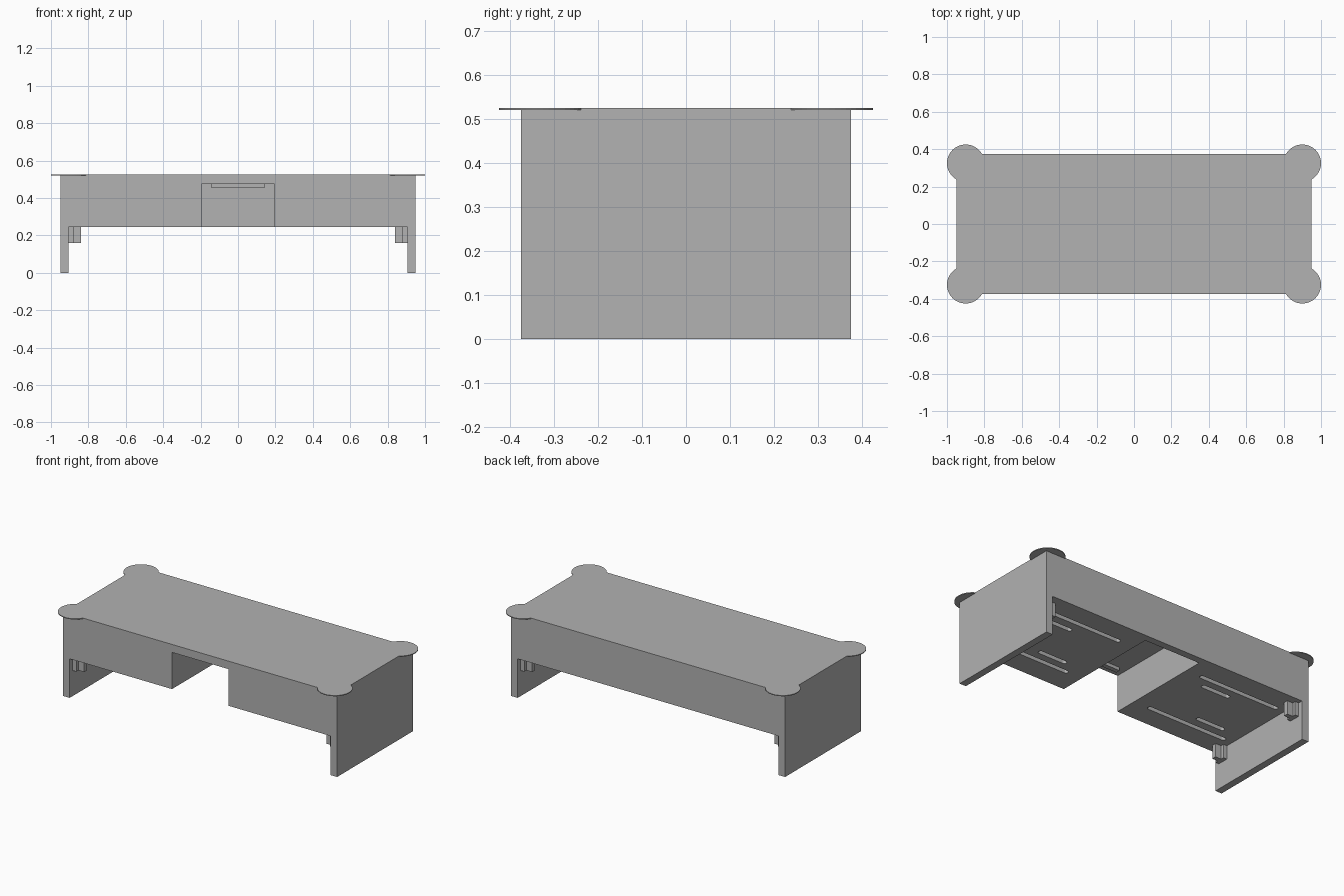
import bpy, bmesh, math

if "Cube" in bpy.data.objects:
    bpy.data.objects.remove(bpy.data.objects["Cube"])

grey = bpy.data.materials.new("plain grey")
grey.use_nodes = True
grey.diffuse_color = (0.445, 0.445, 0.445, 1)
grey.node_tree.nodes["Principled BSDF"].inputs["Base Color"].default_value = (0.445, 0.445, 0.445, 1)


def prism(name, outline, start, end, upright=True):
    """Extrude an outline along z (upright) or, for an x-z outline, along y."""
    bm = bmesh.new()
    place = (lambda a, b, c: (a, b, c)) if upright else (lambda a, b, c: (a, c, b))
    face = bm.faces.new([bm.verts.new(place(a, b, start)) for a, b in outline])
    new = bmesh.ops.extrude_face_region(bm, geom=[face])["geom"]
    shift = place(0, 0, end - start)
    bmesh.ops.translate(bm, vec=shift, verts=[v for v in new if isinstance(v, bmesh.types.BMVert)])
    bmesh.ops.recalc_face_normals(bm, faces=bm.faces)
    mesh = bpy.data.meshes.new(name)
    bm.to_mesh(mesh)
    bm.free()
    mesh.materials.append(grey)
    obj = bpy.data.objects.new(name, mesh)
    bpy.context.collection.objects.link(obj)
    return obj


def rect(x0, x1, y0, y1):
    return [(x0, y0), (x1, y0), (x1, y1), (x0, y1)]


def capsule(x0, x1, y, r, steps=8):
    right = [-math.pi / 2 + math.pi * i / steps for i in range(steps + 1)]
    return ([(x1 - r + r * math.cos(a), y + r * math.sin(a)) for a in right]
            + [(x0 + r - r * math.cos(a), y - r * math.sin(a)) for a in right])


def cut(target, cutter):
    cutter.hide_render = True
    mod = target.modifiers.new("cut", "BOOLEAN")
    mod.operation = "DIFFERENCE"
    mod.solver = "EXACT"
    mod.object = cutter
    bpy.context.view_layer.objects.active = target
    bpy.ops.object.modifier_apply(modifier=mod.name)
    bpy.data.objects.remove(cutter)


# Body with two full-depth side walls
TOP, UNDER, WALL = 0.525, 0.245, 0.905
half = [(WALL, UNDER), (WALL, 0), (0.95, 0), (0.95, TOP)]
body = prism("stand_body", half + [(-x, z) for x, z in reversed(half)], -0.375, 0.375, False)

# Central bay, open at the front and closed by the back wall
cut(body, prism("bay_cutter", rect(-0.195, 0.195, 0.1, 0.475), -0.5, 0.33, False))

# Rounded slots under both sides, repeated by a half turn
for x0, x1, y in ((-0.855, -0.295, 0.22), (-0.855, -0.295, -0.23),
                  (-0.57, -0.37, 0.145), (-0.78, -0.58, -0.15)):
    for s in (1, -1):
        ends = sorted((s * x0, s * x1))
        cut(body, prism("slot_cutter", capsule(*ends, s * y, 0.014), 0.2, UNDER + 0.04))

# Ridge under the bay ceiling
prism("bay_ridge", rect(-0.145, 0.145, -0.325, -0.297), 0.455, 0.476)

# T-shaped pegs beside the walls, and thin round pads at the top corners
for sx, side in ((1, "left"), (-1, "right")):
    for sy, end in ((-1, "front"), (1, "back")):
        tee = [(0.906, -0.035), (0.88, -0.035), (0.88, -0.014), (0.84, -0.014),
               (0.84, 0.014), (0.88, 0.014), (0.88, 0.035), (0.906, 0.035)]
        prism(f"{end}_{side}_peg", [(sx * x, sy * 0.31 + y) for x, y in tee], 0.16, UNDER + 0.001)
        disc = [(sx * 0.9 + 0.1 * math.cos(a), sy * 0.325 + 0.1 * math.sin(a))
                for a in (math.tau * i / 48 for i in range(48))]
        prism(f"{end}_{side}_corner_pad", disc, TOP - 0.005, TOP)
